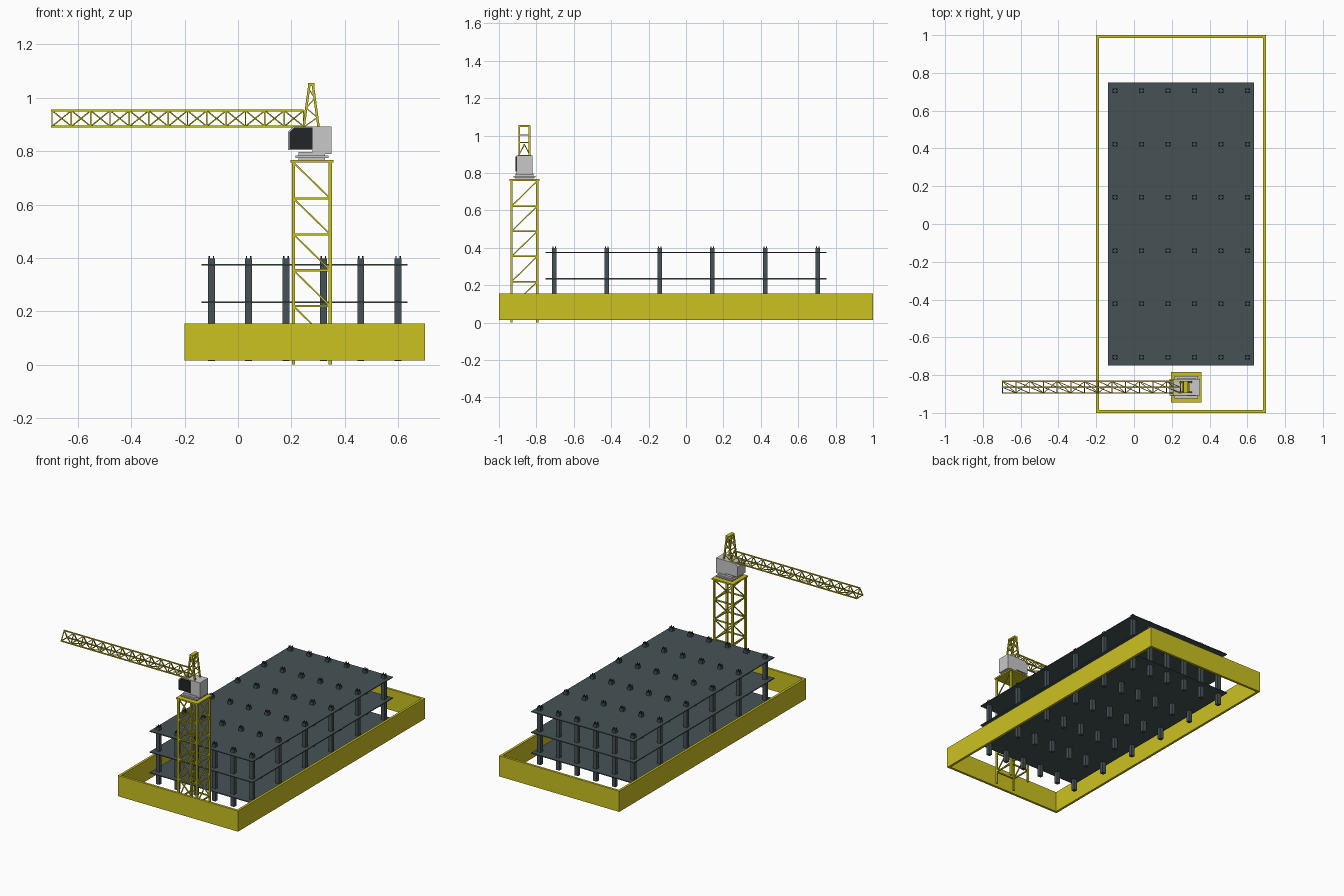
import bpy, bmesh
from mathutils import Vector, Matrix

if "Cube" in bpy.data.objects:
    bpy.data.objects.remove(bpy.data.objects["Cube"])


def mat(name, rgb):
    m = bpy.data.materials.new(name)
    m.diffuse_color = (*rgb, 1)
    m.use_nodes = True
    m.node_tree.nodes["Principled BSDF"].inputs["Base Color"].default_value = m.diffuse_color
    return m


YELLOW = mat("construction yellow", (0.60, 0.54, 0.015))
SLATE = mat("slate concrete", (0.062, 0.085, 0.094))
GREY = mat("light grey", (0.58, 0.58, 0.58))
DARK = mat("dark glass", (0.016, 0.018, 0.021))


def finish(name, bm, m):
    bmesh.ops.recalc_face_normals(bm, faces=bm.faces)
    me = bpy.data.meshes.new(name)
    bm.to_mesh(me)
    bm.free()
    me.materials.append(m)
    ob = bpy.data.objects.new(name, me)
    bpy.context.collection.objects.link(ob)
    return ob


def box(bm, x0, x1, y0, y1, z0, z1):
    mx = Matrix.Translation(((x0 + x1) / 2, (y0 + y1) / 2, (z0 + z1) / 2))
    bmesh.ops.create_cube(bm, size=1, matrix=mx @ Matrix.Diagonal((x1 - x0, y1 - y0, z1 - z0, 1)))


def strut(bm, a, b, w):
    # square bar from a to b
    a, b = Vector(a), Vector(b)
    d = b - a
    rot = Matrix.Identity(4)
    if abs(d.z) < d.length * 0.9999:
        z = d.normalized()
        x = Vector((0, 0, 1)).cross(z).normalized()
        rot = Matrix((x, z.cross(x), z)).transposed().to_4x4()
    bmesh.ops.create_cube(bm, size=1, matrix=Matrix.Translation((a + b) / 2) @ rot
                          @ Matrix.Diagonal((w, w, d.length, 1)))


def prism(bm, profile, y0, y1):
    # x-z profile extruded along y
    f = bm.faces.new([bm.verts.new((x, y0, z)) for x, z in profile])
    new = bmesh.ops.extrude_face_region(bm, geom=[f])["geom"]
    bmesh.ops.translate(bm, vec=(0, y1 - y0, 0), verts=[v for v in new if isinstance(v, bmesh.types.BMVert)])


# Site fence: open rectangular wall
bm = bmesh.new()
t = 0.016
box(bm, -0.2, 0.7, -1, -1 + t, 0.015, 0.155)
box(bm, -0.2, 0.7, 1 - t, 1, 0.015, 0.155)
box(bm, -0.2, -0.2 + t, -1 + t, 1 - t, 0.015, 0.155)
box(bm, 0.7 - t, 0.7, -1 + t, 1 - t, 0.015, 0.155)
finish("site_fence", bm, YELLOW)

# Three floor slabs
for i, z in enumerate((0.094, 0.234, 0.375)):
    bm = bmesh.new()
    box(bm, -0.137, 0.635, -0.75, 0.75, z - 0.003, z + 0.003)
    finish(f"floor_slab_{i + 1}", bm, SLATE)

# Column grid with reinforcement bars poking out at the corners
cols, bars = bmesh.new(), bmesh.new()
for i in range(6):
    for j in range(6):
        x, y = -0.1 + 0.14 * i, -0.705 + 0.282 * j
        box(cols, x - 0.013, x + 0.013, y - 0.012, y + 0.012, 0.013, 0.398)
        for sx in (-1, 1):
            for sy in (-1, 1):
                strut(bars, (x + sx * 0.008, y + sy * 0.007, 0.39), (x + sx * 0.008, y + sy * 0.007, 0.408), 0.005)
finish("columns", cols, SLATE)
finish("column_rebar", bars, DARK)

# Crane mast: four legs, ring bars and one diagonal per bay on each side
CX, CY, R = 0.277, -0.864, 0.069
bm = bmesh.new()
for sx in (-1, 1):
    for sy in (-1, 1):
        strut(bm, (CX + sx * R, CY + sy * R, 0), (CX + sx * R, CY + sy * R, 0.757), 0.012)
levels = [0.757 - 0.1345 * k for k in range(6)]
for k, z in enumerate(levels):
    low = levels[k + 1] if k < 5 else None
    for s in (-1, 1):
        if k:
            strut(bm, (CX - R, CY + s * R, z), (CX + R, CY + s * R, z), 0.008)
            strut(bm, (CX + s * R, CY - R, z), (CX + s * R, CY + R, z), 0.008)
        if low:
            strut(bm, (CX - R, CY + s * R, z), (CX + R, CY + s * R, low), 0.006)
            strut(bm, (CX + s * R, CY + R, z), (CX + s * R, CY - R, low), 0.006)
finish("crane_mast", bm, YELLOW)

bm = bmesh.new()
box(bm, CX - 0.08, CX + 0.08, CY - 0.08, CY + 0.08, 0.757, 0.767)
finish("mast_cap", bm, YELLOW)

# Slewing ring: stepped plates
bm = bmesh.new()
for r, z0, z1 in ((0.05, 0.767, 0.775), (0.062, 0.775, 0.784), (0.05, 0.784, 0.797)):
    box(bm, CX - r, CX + r, CY - r * 0.95, CY + r * 0.95, z0, z1)
finish("slewing_ring", bm, GREY)

# Operator cabin with chamfered nose, dark window plates
bm = bmesh.new()
prism(bm, [(0.188, 0.805), (0.28, 0.805), (0.28, 0.79), (0.35, 0.79), (0.35, 0.893),
           (0.208, 0.893), (0.188, 0.873)], CY - 0.043, CY + 0.043)
finish("cabin_body", bm, GREY)
bm = bmesh.new()
prism(bm, [(0.193, 0.808), (0.28, 0.808), (0.28, 0.888), (0.21, 0.888), (0.193, 0.871)], CY - 0.047, CY - 0.042)
finish("cabin_window", bm, DARK)

# A-frame head: two inclined pairs of legs with lacing
bm = bmesh.new()
HX, W = 0.274, 0.027
for sy in (-1, 1):
    y = CY + sy * W
    for sx in (-1, 1):
        strut(bm, (HX + sx * 0.028, y, 0.89), (HX + sx * 0.006, y, 1.052), 0.009)
    for k in range(4):
        f0, f1 = k / 4.5, (k + 1) / 4.5
        s = 1 if k % 2 else -1
        strut(bm, (HX + s * (0.028 - 0.022 * f0), y, 0.89 + 0.162 * f0),
              (HX - s * (0.028 - 0.022 * f1), y, 0.89 + 0.162 * f1), 0.004)
for sx in (-1, 1):
    for f in (0.45, 0.7):
        x = HX + sx * (0.028 - 0.022 * f)
        strut(bm, (x, CY - W, 0.89 + 0.162 * f), (x, CY + W, 0.89 + 0.162 * f), 0.005)
box(bm, HX - 0.012, HX + 0.012, CY - W - 0.004, CY + W + 0.004, 1.045, 1.056)
finish("crane_head", bm, YELLOW)

# Jib: triangular lattice boom of 13 bays
bm = bmesh.new()
X0, STEP, N, ZB, ZT, H = -0.697, 0.0725, 13, 0.893, 0.952, 0.031
X1 = X0 + STEP * N
strut(bm, (X0 - 0.003, CY, ZT), (X1, CY, ZT), 0.007)
for s in (-1, 1):
    y = CY + s * H
    strut(bm, (X0 - 0.003, y, ZB), (X1, y, ZB), 0.007)
    for k in range(N + 1):
        x = X0 + STEP * k
        strut(bm, (x, y, ZB), (x, CY, ZT), 0.005)
        if k < N:
            a, b = (x, x + STEP) if s > 0 else (x + STEP, x)
            strut(bm, (a, y, ZB), (b, CY, ZT), 0.004)
for k in range(N + 1):
    x = X0 + STEP * k
    strut(bm, (x, CY - H, ZB), (x, CY + H, ZB), 0.005)
    if k < N:
        s = 1 if k % 2 else -1
        strut(bm, (x, CY - s * H, ZB), (x + STEP, CY + s * H, ZB), 0.004)
finish("crane_jib", bm, YELLOW)
